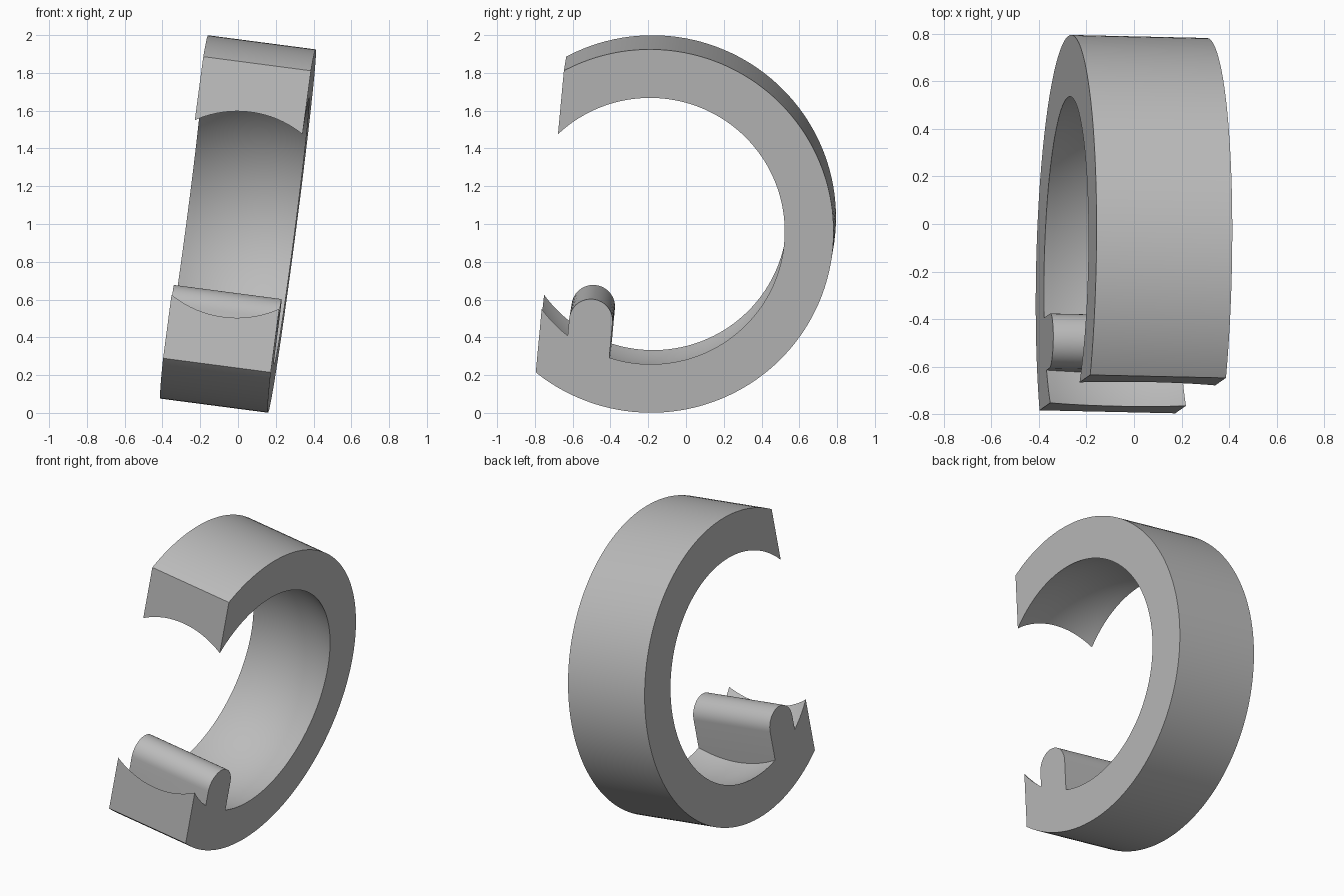
import bpy, bmesh, math
from mathutils import Matrix, Vector

cube = bpy.data.objects.get("Cube")
if cube:
    bpy.data.objects.remove(cube, do_unlink=True)

OUTER, SPHERE, HALF, CUT = 0.97, 0.767, 0.2875, 0.535
PIN_Y, PIN_Z, PIN_R = -0.27, -0.506, 0.115

grey = bpy.data.materials.new("light_grey")
grey.use_nodes = True
colour = (0.5, 0.5, 0.5, 1)
grey.diffuse_color = colour
grey.node_tree.nodes["Principled BSDF"].inputs["Base Color"].default_value = colour


def make_object(name, bm):
    bmesh.ops.recalc_face_normals(bm, faces=bm.faces)
    mesh = bpy.data.meshes.new(name)
    bm.to_mesh(mesh)
    bm.free()
    mesh.materials.append(grey)
    obj = bpy.data.objects.new(name, mesh)
    bpy.context.collection.objects.link(obj)
    return obj


# Ring: straight outside, spherical inside, cut off flat at the front
bm = bmesh.new()
steps = 16
profile = [(-HALF, OUTER)]
for i in range(steps + 1):
    x = -HALF + 2 * HALF * i / steps
    profile.append((x, math.sqrt(SPHERE ** 2 - x ** 2)))
profile.append((HALF, OUTER))
verts = [bm.verts.new((x, 0, r)) for x, r in profile]
edges = [bm.edges.new((verts[i], verts[(i + 1) % len(verts)])) for i in range(len(verts))]
bmesh.ops.spin(bm, geom=verts + edges, cent=(0, 0, 0), axis=(1, 0, 0),
               angle=math.tau, steps=144, use_merge=True)
bmesh.ops.remove_doubles(bm, verts=bm.verts, dist=1e-5)
bmesh.ops.bisect_plane(bm, geom=bm.verts[:] + bm.edges[:] + bm.faces[:], dist=1e-6,
                       plane_co=(0, -CUT, 0), plane_no=(0, -1, 0), clear_outer=True)
bmesh.ops.holes_fill(bm, edges=[e for e in bm.edges if e.is_boundary], sides=0)
ring = make_object("open_ring", bm)

# Round-topped pin across the lower end, rooted in the ring
bm = bmesh.new()
outline = [(PIN_Y - PIN_R, -0.85), (PIN_Y + PIN_R, -0.85)]
for i in range(25):
    t = math.pi * i / 24
    outline.append((PIN_Y + PIN_R * math.cos(t), PIN_Z + PIN_R * math.sin(t)))
face = bm.faces.new([bm.verts.new((-HALF, y, z)) for y, z in outline])
grown = bmesh.ops.extrude_face_region(bm, geom=[face])["geom"]
bmesh.ops.translate(bm, vec=(2 * HALF, 0, 0),
                    verts=[g for g in grown if isinstance(g, bmesh.types.BMVert)])
pin = make_object("round_pin", bm)

# Join the two into one solid
union = ring.modifiers.new("join_pin", "BOOLEAN")
union.operation = "UNION"
union.solver = "EXACT"
union.object = pin
bpy.context.view_layer.objects.active = ring
ring.select_set(True)
bpy.ops.object.modifier_apply(modifier=union.name)
bpy.data.objects.remove(pin, do_unlink=True)

# Tilt into place
side = Vector((0.991, -0.022, -0.13)).normalized()
up = Vector((0.133, 0.0927, 0.9957))
up = (up - side * up.dot(side)).normalized()
front = up.cross(side)
frame = Matrix((side, front, up)).transposed().to_4x4()
ring.data.transform(Matrix.Translation((0, -0.182, 1.0)) @ frame)
bpy.ops.object.shade_smooth_by_angle(angle=math.radians(30))
